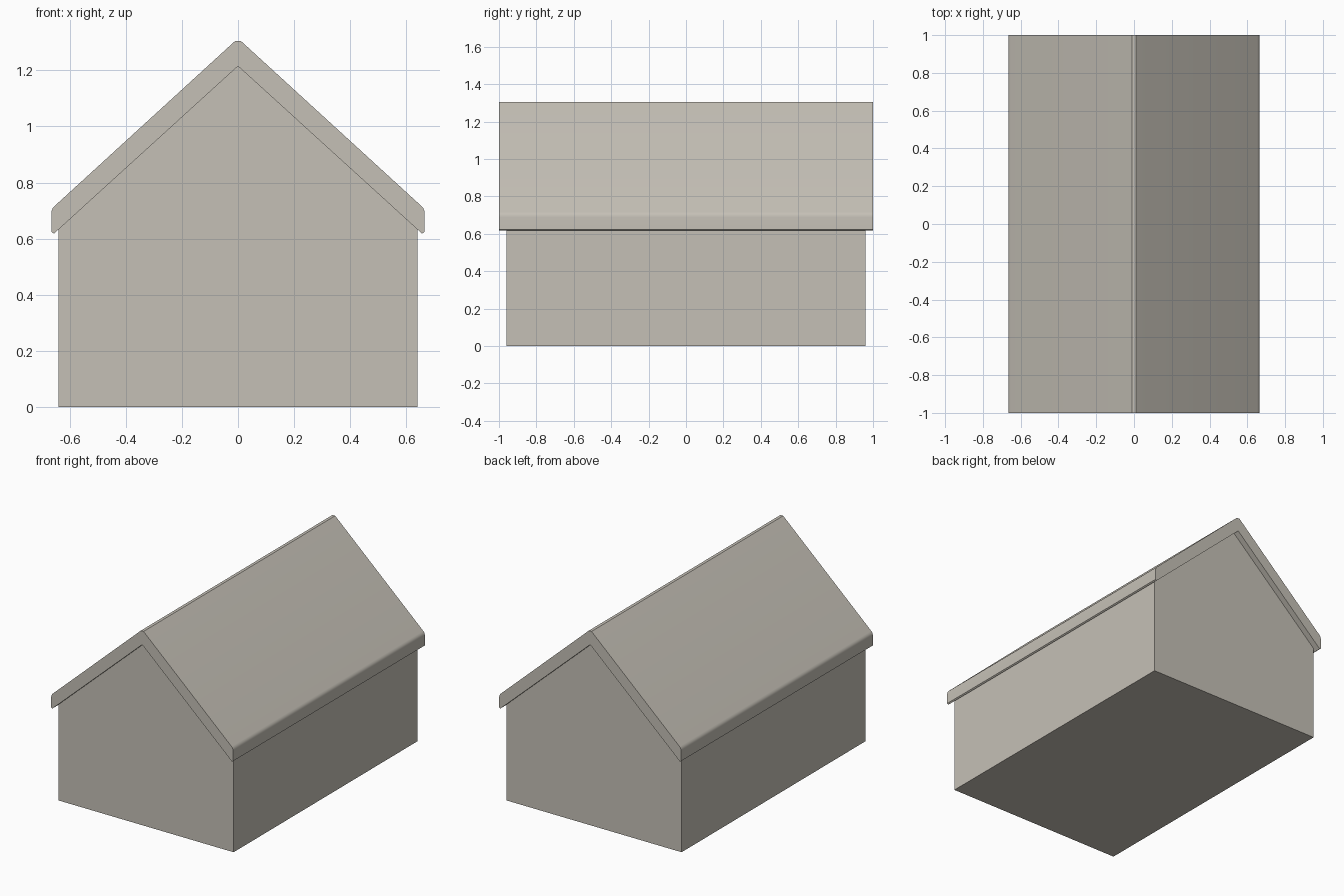
import bpy
import bmesh
import math

cube = bpy.data.objects.get("Cube")
if cube:
    bpy.data.objects.remove(cube, do_unlink=True)

# Single warm grey colour
stone = bpy.data.materials.new("warm_grey")
stone.use_nodes = True
colour = (0.56, 0.53, 0.47, 1)
stone.diffuse_color = colour
stone.node_tree.nodes["Principled BSDF"].inputs["Base Color"].default_value = colour


def extrude_profile(name, right_half, half_length):
    """Mirror a half profile (x, z) running top to bottom, extrude along y."""
    left_half = [(-x, z) for x, z in reversed(right_half) if x > 0]
    outline = right_half + left_half
    bm = bmesh.new()
    face = bm.faces.new([bm.verts.new((x, -half_length, z)) for x, z in outline])
    grown = bmesh.ops.extrude_face_region(bm, geom=[face])["geom"]
    verts = [v for v in grown if isinstance(v, bmesh.types.BMVert)]
    bmesh.ops.translate(bm, verts=verts, vec=(0, 2 * half_length, 0))
    bmesh.ops.recalc_face_normals(bm, faces=bm.faces[:])
    mesh = bpy.data.meshes.new(name)
    bm.to_mesh(mesh)
    bm.free()
    obj = bpy.data.objects.new(name, mesh)
    bpy.context.collection.objects.link(obj)
    mesh.materials.append(stone)
    return obj


# House body with gabled ends
extrude_profile("house_body", [(0, 1.215), (0.64, 0.633), (0.64, 0)], 0.96)

# Roof shell with a blunt ridge, rounded eaves and an angled underside
roof = extrude_profile("roof", [
    (0.01, 1.305), (0.653, 0.717), (0.660, 0.709), (0.664, 0.699),
    (0.665, 0.688), (0.665, 0.624), (0.656, 0.618), (0, 1.215),
], 1.0)

# Smooth the rounded eaves while keeping the other edges crisp
bpy.ops.object.select_all(action="DESELECT")
roof.select_set(True)
bpy.context.view_layer.objects.active = roof
bpy.ops.object.shade_smooth_by_angle(angle=math.radians(30))
